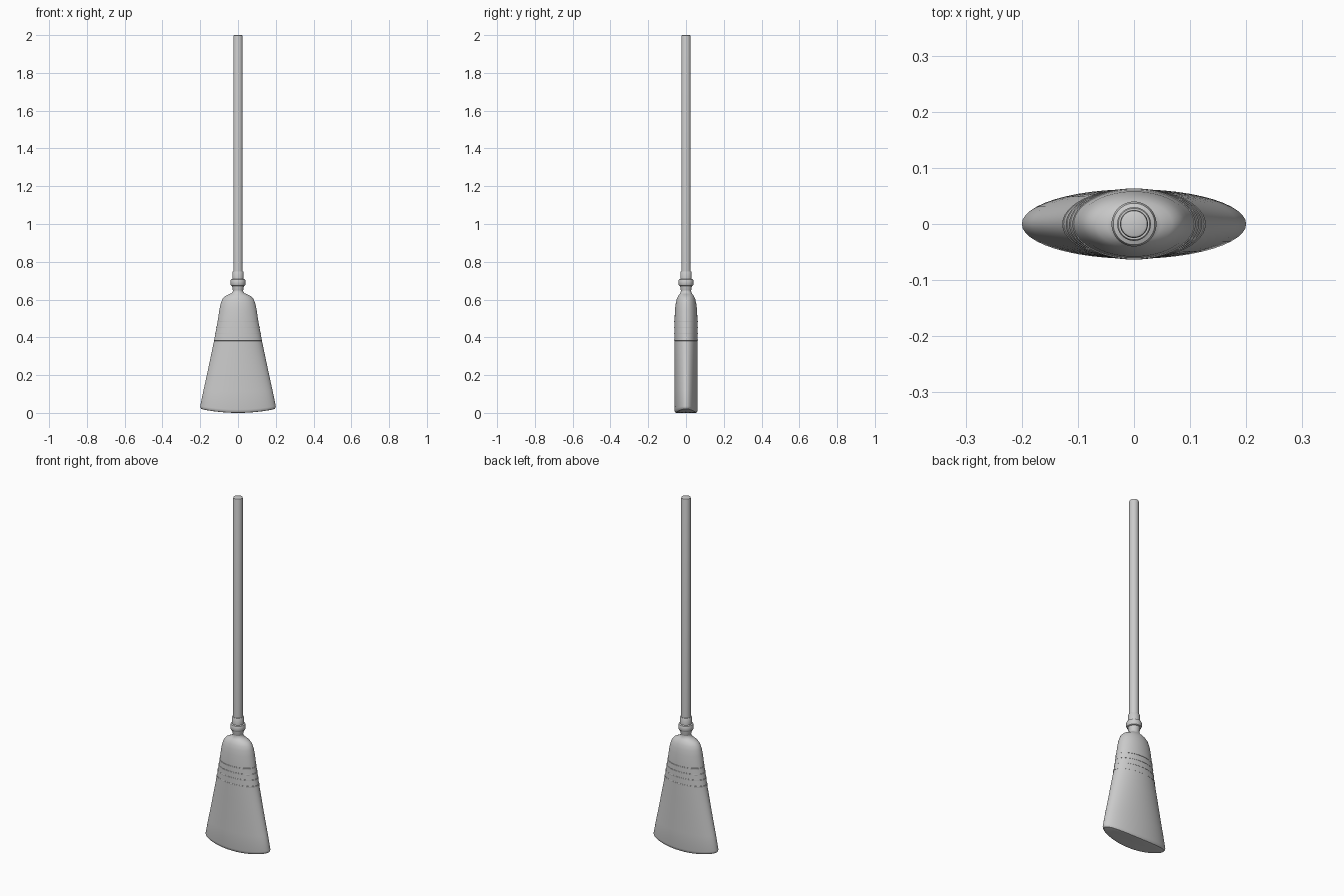
import bpy, bmesh, math

SIDES = 48


def loft(name, rings):
    """Skin elliptical rings (rx, ry, z, sag); sag lowers the ring's middle along x."""
    bm = bmesh.new()
    loops = []
    for rx, ry, z, sag in rings:
        loop = []
        for i in range(SIDES):
            a = 2 * math.pi * i / SIDES
            x, y = rx * math.cos(a), ry * math.sin(a)
            loop.append(bm.verts.new((x, y, z - sag * (1 - (x / 0.2) ** 2))))
        loops.append(loop)
    for low, high in zip(loops, loops[1:]):
        for i in range(SIDES):
            j = (i + 1) % SIDES
            bm.faces.new((low[i], low[j], high[j], high[i]))
    bm.faces.new(loops[0][::-1])
    bm.faces.new(loops[-1])
    bmesh.ops.recalc_face_normals(bm, faces=bm.faces)
    mesh = bpy.data.meshes.new(name)
    bm.to_mesh(mesh)
    bm.free()
    obj = bpy.data.objects.new(name, mesh)
    bpy.context.collection.objects.link(obj)
    bpy.context.view_layer.objects.active = obj
    obj.select_set(True)
    bpy.ops.object.shade_smooth_by_angle(angle=math.radians(35))
    obj.select_set(False)
    return obj


def lathe(name, profile):
    return loft(name, [(r, r, z, 0) for r, z in profile])


# Bristle head: curved underside, flared flat body, rounded shoulders
underside = [(0.194 * s, 0.055 * s, 0.021, 0.021) for s in (0.02, 0.25, 0.5, 0.75, 0.92)]
body = [
    (0.194, 0.055, 0.022, 0.021), (0.199, 0.060, 0.027, 0.020),
    (0.200, 0.062, 0.036, 0.018), (0.183, 0.062, 0.12, 0.008),
    (0.165, 0.062, 0.20, 0), (0.146, 0.062, 0.29, 0),
    (0.127, 0.062, 0.38, 0), (0.107, 0.061, 0.49, 0),
    (0.098, 0.058, 0.55, 0), (0.091, 0.054, 0.58, 0),
    (0.082, 0.049, 0.603, 0), (0.068, 0.042, 0.618, 0),
    (0.048, 0.035, 0.628, 0), (0.034, 0.030, 0.634, 0),
    (0.027, 0.027, 0.645, 0), (0.027, 0.027, 0.66, 0)]
loft("bristle_head", underside + body)

# Stitching bands around the bristles
for n, z in enumerate((0.385, 0.42, 0.452, 0.484)):
    rx = 0.127 - (z - 0.38) * 0.182
    band = [(rx + d, 0.0615 + d, z + h, 0)
            for d, h in ((-0.003, -0.004), (0.001, -0.003), (0.0018, 0),
                         (0.001, 0.003), (-0.003, 0.004))]
    loft(f"stitching_{n + 1}", band)

# Collar joining head and handle
lathe("collar", [(0.025, 0.64), (0.029, 0.655), (0.031, 0.672), (0.037, 0.675),
                 (0.040, 0.682), (0.040, 0.698), (0.037, 0.706), (0.030, 0.709),
                 (0.030, 0.745), (0.028, 0.748), (0.024, 0.748)])

# Handle with softened tip
lathe("handle", [(0.025, 0.66), (0.025, 1.992), (0.0235, 1.998), (0.020, 2.0)])
